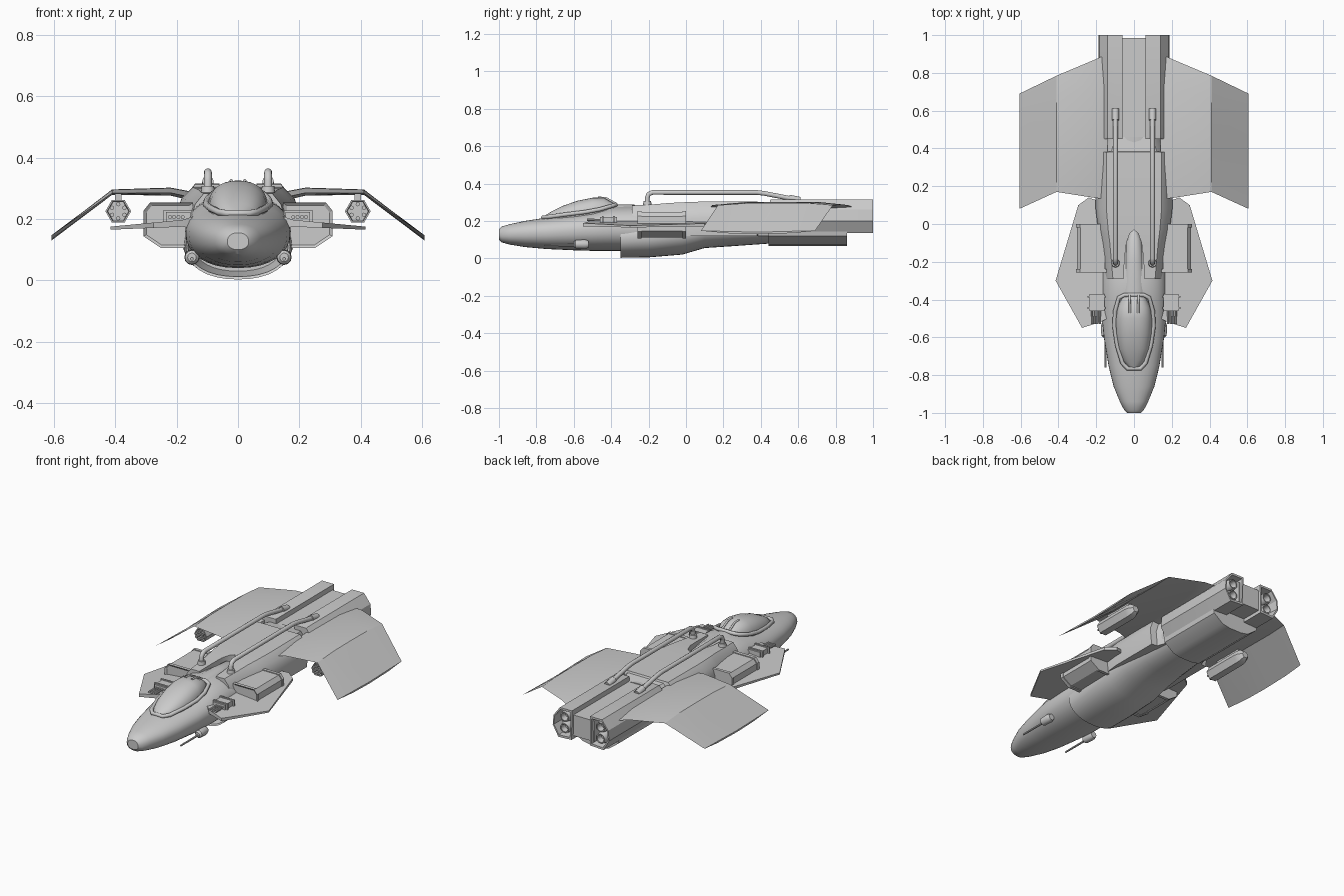
import bpy, bmesh
from math import sin, cos, pi, radians

if "Cube" in bpy.data.objects:
    bpy.data.objects.remove(bpy.data.objects["Cube"])


def finish(name, bm, mirror=False, angle=30):
    bmesh.ops.recalc_face_normals(bm, faces=bm.faces)
    me = bpy.data.meshes.new(name)
    bm.to_mesh(me)
    bm.free()
    ob = bpy.data.objects.new(name, me)
    bpy.context.collection.objects.link(ob)
    if mirror:
        ob.modifiers.new("Mirror", 'MIRROR')
    bpy.ops.object.select_all(action='DESELECT')
    ob.select_set(True)
    bpy.context.view_layer.objects.active = ob
    bpy.ops.object.shade_smooth_by_angle(angle=radians(angle))
    return ob


def loft(name, rings, mirror=False, angle=30):
    """Skin a list of equal-length closed rings and cap both ends."""
    bm = bmesh.new()
    vs = [[bm.verts.new(p) for p in r] for r in rings]
    n = len(vs[0])
    for a, b in zip(vs, vs[1:]):
        for i in range(n):
            bm.faces.new((a[i], a[(i + 1) % n], b[(i + 1) % n], b[i]))
    bm.faces.new(vs[0])
    bm.faces.new(vs[-1])
    return finish(name, bm, mirror, angle)


def oval(y, hw, zb, zm, zt, e=2.2, n=32):
    """Superellipse cross-section with its widest point at zm."""
    r = []
    for i in range(n):
        c, s = cos(2 * pi * i / n), sin(2 * pi * i / n)
        px = abs(c) ** (2 / e) * (1 if c > 0 else -1)
        pz = abs(s) ** (2 / e)
        r.append((hw * px, y, zm + pz * (zt - zm) if s > 0 else zm - pz * (zm - zb)))
    return r


def section(y, pts, k=1.0):
    """Polygon section in the x-z plane, scaled about its middle by k."""
    cx = sum(p[0] for p in pts) / len(pts)
    cz = sum(p[1] for p in pts) / len(pts)
    return [(cx + (x - cx) * k, y, cz + (z - cz) * k) for x, z in pts]


def circle(y, x, z, r, n=16):
    return [(x + r * cos(2 * pi * i / n), y, z + r * sin(2 * pi * i / n)) for i in range(n)]


def rod(name, x, z, stations, n=16, angle=30):
    return loft(name, [circle(y, x, z, r, n) for y, r in stations], True, angle)


def box(name, x0, x1, y0, y1, z0, z1, mirror=True):
    sec = [(x0, z0), (x1, z0), (x1, z1), (x0, z1)]
    return loft(name, [section(y0, sec), section(y1, sec)], mirror)


def tube(name, pts, r, cyclic=False, mirror=False):
    cu = bpy.data.curves.new(name, 'CURVE')
    cu.dimensions = '3D'
    cu.bevel_depth = r
    cu.bevel_resolution = 3
    cu.use_fill_caps = True
    sp = cu.splines.new('POLY')
    sp.points.add(len(pts) - 1)
    for p, c in zip(sp.points, pts):
        p.co = (*c, 1)
    sp.use_cyclic_u = cyclic
    sp.use_smooth = True
    ob = bpy.data.objects.new(name, cu)
    bpy.context.collection.objects.link(ob)
    if mirror:
        ob.modifiers.new("Mirror", 'MIRROR')
    return ob


# Nose and forward fuselage
loft("nose_fuselage", [oval(*s) for s in (
    (-1.0, .035, .10, .125, .155), (-.985, .052, .085, .125, .17), (-.94, .075, .073, .13, .183),
    (-.86, .108, .06, .135, .20), (-.75, .135, .05, .14, .217), (-.6, .16, .043, .15, .235),
    (-.5, .17, .04, .155, .25), (-.4, .172, .04, .16, .275), (-.3, .172, .04, .16, .28), (-.1, .17, .04, .16, .26))])

# Spine behind the canopy
loft("spine", [oval(*s) for s in (
    (-.5, .085, .15, .2, .275), (-.36, .07, .15, .22, .288), (-.2, .052, .15, .24, .285),
    (-.08, .04, .15, .24, .28), (-.03, .015, .15, .22, .25))])

# Canopy, frame and rear ribs
loft("canopy", [oval(*s, 2.4) for s in (
    (-.765, .02, .19, .2, .222), (-.72, .062, .19, .205, .25), (-.66, .083, .19, .21, .28),
    (-.58, .096, .19, .22, .308), (-.5, .098, .2, .23, .324), (-.44, .088, .21, .24, .325), (-.385, .062, .21, .25, .295))])
half = [(.035, -.765, .218), (.062, -.735, .222), (.09, -.64, .235), (.104, -.54, .247),
        (.1, -.46, .262), (.08, -.39, .282), (.05, -.375, .287)]
tube("canopy_frame", half + [(-x, y, z) for x, y, z in reversed(half)], .011, True)
tube("canopy_rib", [(.022, -.47, .324), (.022, -.43, .323), (.024, -.378, .294)], .006, mirror=True)

# Belly intake scoop, hollow at the front, fairing into the tail boom
loft("belly_scoop", [oval(*s) for s in (
    (-.2, .14, .03, .11, .18), (-.345, .163, .012, .11, .19), (-.35, .17, .003, .11, .2), (-.2, .178, .005, .12, .22),
    (-.02, .185, .02, .14, .24), (.1, .18, .055, .16, .26), (.25, .165, .065, .17, .28),
    (.46, .15, .08, .18, .29))])


# Dorsal shoulders running back from the twin intakes
def shoulder(y, xi, xo, zt, k=1):
    return section(y, [(xi, zt), (xo * .72, zt), (xo * .9, zt - .035), (xo, zt - .09), (xo * .95, .12), (xi, .12)], k)


loft("dorsal_shoulder", [shoulder(*s) for s in (
    (-.29, .055, .155, .283), (-.18, .05, .168, .288), (-.1, .04, .178, .295), (-.05, .022, .187, .298),
    (-.03, 0, .19, .299), (.08, 0, .203, .303), (.38, 0, .203, .305), (.385, 0, .165, .295), (.46, 0, .14, .285))], True)

# Rear centre body and lower keel
box("rear_deck", -.08, .08, .4, .985, .16, .285, False)
keel = [(-.165, .19), (-.15, .12), (-.09, .075), (-.04, .065), (.04, .065), (.09, .075), (.15, .12), (.165, .19)]
loft("rear_keel", [section(.44, keel), section(.86, keel)])

# Engine nacelles with recessed nozzles
nac = [(.06, .315), (.14, .315), (.182, .26), (.188, .2), (.15, .135), (.062, .14)]
loft("engine_nacelle", [section(.45, nac, .97), section(.46, nac), section(1, nac), section(1, nac, .86),
                        section(.93, nac, .8)], True, 25)
for i, z in enumerate((.19, .258)):
    rod(f"exhaust_nozzle_{i}", .12, z, ((.9, .034), (.96, .034), (.985, .028), (.985, .022), (.95, .018)))


# Main wings with drooped outer panels
def wing_ring(x, y0, y1, z, t, camber):
    return [(x, y0, z), (x, y0 + (y1 - y0) * .25, z + t + camber * .7), (x, (y0 + y1) / 2, z + t + camber),
            (x, y0 + (y1 - y0) * .8, z + t + camber * .6), (x, y1, z),
            (x, y0 + (y1 - y0) * .8, z - t + camber * .6), (x, (y0 + y1) / 2, z - t + camber),
            (x, y0 + (y1 - y0) * .25, z - t + camber * .7)]


loft("main_wing", [wing_ring(*s) for s in (
    (.14, .13, .90, .268, .014, .005), (.22, .14, .865, .285, .012, .005),
    (.41, .17, .785, .284, .008, .004), (.607, .08, .69, .147, .005, -.012))], True, 25)

# Rotary gun pods slung under the wings
loft("gun_pod", [circle(y, .39, .225, r, 6) for y, r in (
    (.24, .026), (.24, .034), (.2, .036), (.2, .042), (.43, .042), (.46, .036), (.48, .02))][1:], True, 25)
for i in range(6):
    a = i * pi / 3 + pi / 6
    rod(f"pod_barrel_{i}", .39 + .023 * cos(a), .225 + .023 * sin(a), ((.185, .007), (.26, .007)), 8)
box("pod_pylon", .38, .4, .25, .43, .25, .286)

# Forward stub wings
top = [(.12, -.49), (.18, -.52), (.275, -.55), (.415, -.30), (.295, .10), (.24, .14), (.12, .1)]


def stub(side):
    out = []
    for x, y in top:
        t = max(0, (.415 - x) / .295)
        edge = .35 if y in (-.55, .14, .10, -.52) else 1
        out.append((x, y, .17 + .02 * t + side * (.005 + .022 * t * edge)))
    return out


loft("stub_wing", [stub(-1), stub(1)], True)

# Missile pods on the stub wings, with end collars
pod = [(.15, .25), (.285, .25), (.305, .225), (.305, .145), (.25, .108), (.15, .108)]
loft("missile_pod", [section(y, pod, k) for y, k in (
    (-.25, .9), (-.255, 1), (-.258, 1.04), (-.238, 1.04), (-.238, .97), (-.018, .97), (-.018, 1.04), (.0, 1.04))], True, 20)

# Four-barrel cannon clusters beside the cockpit
box("cannon_housing", .155, .235, -.46, -.37, .19, .222)
box("cannon_clamp", .15, .245, -.39, -.38, .186, .227)
box("cannon_mount", .15, .245, -.45, -.44, .186, .227)
for i in range(4):
    rod(f"cannon_barrel_{i}", .18 + i * .014, .206, ((-.46, .005), (-.49, .005), (-.49, .0065), (-.53, .0065)), 8)

# Chin guns
rod("chin_gun_body", .15, .075, ((-.6, .014), (-.59, .023), (-.54, .025), (-.52, .018)), 12)
rod("chin_gun_barrel", .15, .07, ((-.76, .005), (-.59, .006)), 8)

# Overhead coolant pipes with base flange and rear fairing
tube("top_pipe", [(.098, -.207, .27), (.098, -.207, .325), (.098, -.2, .343), (.098, -.18, .352),
                  (.098, .38, .352), (.098, .42, .347), (.098, .6, .312)], .013, mirror=True)
tube("pipe_fairing", [(.098, .55, .322), (.098, .61, .310)], .019, mirror=True)
bm = bmesh.new()
bmesh.ops.create_cone(bm, cap_ends=True, segments=16, radius1=.024, radius2=.02, depth=.03)
bmesh.ops.translate(bm, verts=bm.verts, vec=(.098, -.207, .292))
finish("pipe_flange", bm, True)
